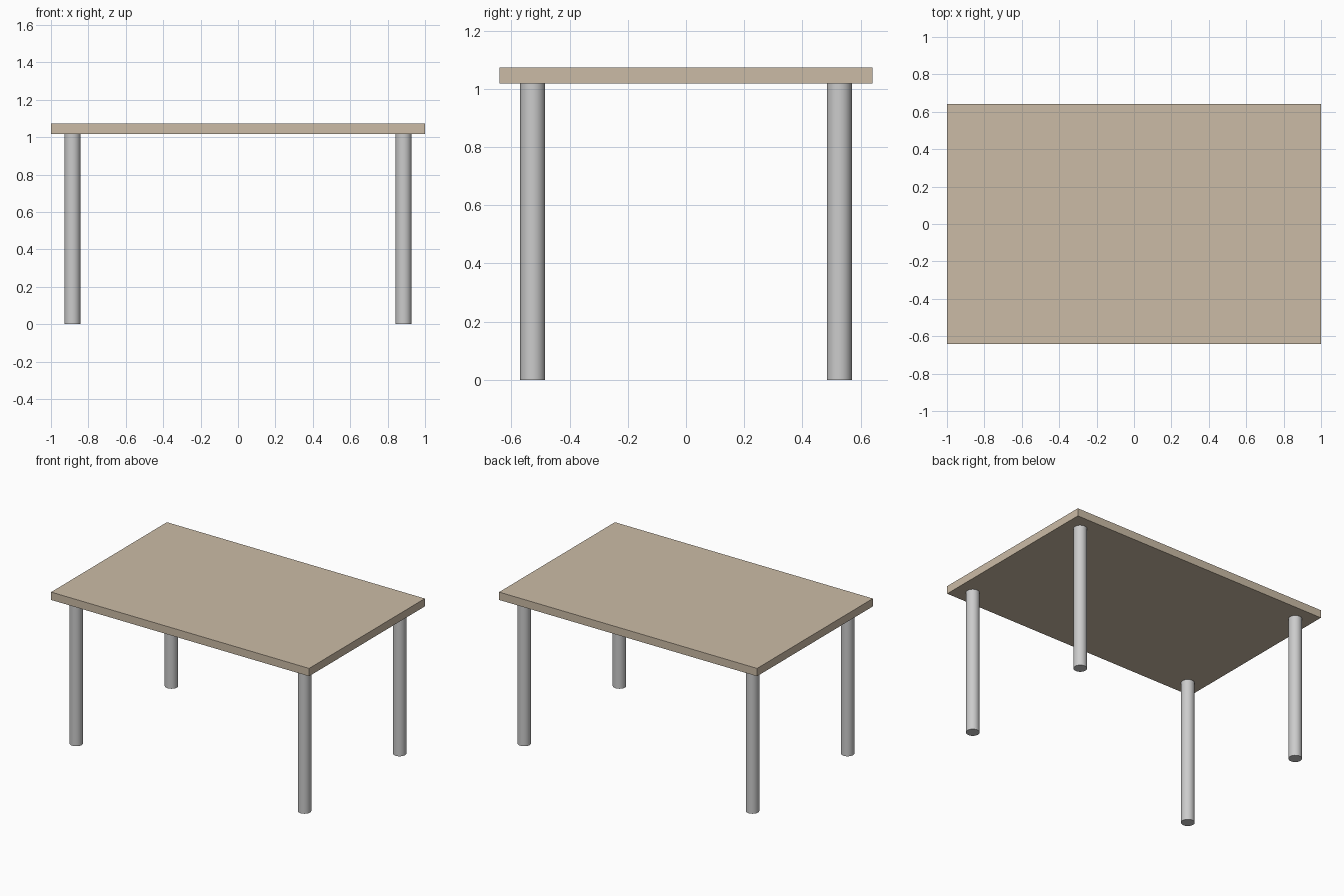
import bpy

if "Cube" in bpy.data.objects:
    bpy.data.objects.remove(bpy.data.objects["Cube"])

HALF_X, HALF_Y = 1.0, 0.641
LEG_H, TOP_Z = 1.018, 1.073
LEG_X, LEG_Y, LEG_R = 0.885, 0.527, 0.043

wood = bpy.data.materials.new("wood")
wood.diffuse_color = (0.60, 0.50, 0.38, 1)
wood.use_nodes = True
wood.node_tree.nodes["Principled BSDF"].inputs["Base Color"].default_value = wood.diffuse_color

# Tabletop slab
bpy.ops.mesh.primitive_cube_add(size=1, location=(0, 0, (LEG_H + TOP_Z) / 2))
top = bpy.context.object
top.name = "tabletop"
top.scale = (2 * HALF_X, 2 * HALF_Y, TOP_Z - LEG_H)
bpy.ops.object.transform_apply(location=False, rotation=False, scale=True)
top.data.materials.append(wood)


# Round legs, one near each corner
def add_leg(name, x, y):
    bpy.ops.mesh.primitive_cylinder_add(
        vertices=32, radius=LEG_R, depth=LEG_H, location=(x, y, LEG_H / 2))
    bpy.context.object.name = name
    bpy.ops.object.shade_smooth_by_angle()


for y_name, sy in (("front", -1), ("back", 1)):
    for x_name, sx in (("left", -1), ("right", 1)):
        add_leg(f"{y_name}_{x_name}_leg", sx * LEG_X, sy * LEG_Y)
